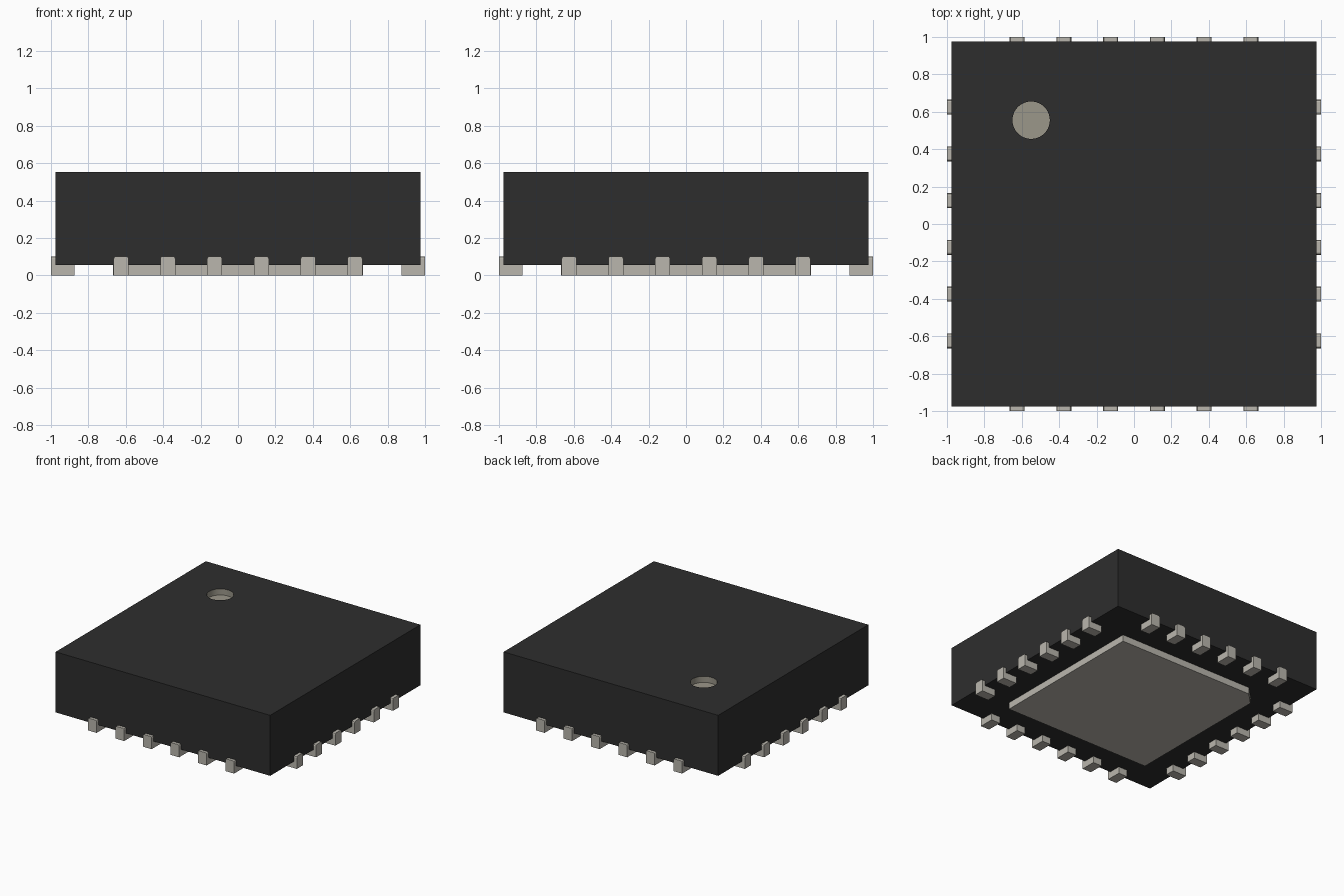
import bpy, bmesh, math
from mathutils import Matrix, Vector

if "Cube" in bpy.data.objects:
    bpy.data.objects.remove(bpy.data.objects["Cube"])


def material(name, rgb):
    m = bpy.data.materials.new(name)
    m.use_nodes = True
    m.diffuse_color = (*rgb, 1)
    bsdf = next(n for n in m.node_tree.nodes if n.type == 'BSDF_PRINCIPLED')
    bsdf.inputs["Base Color"].default_value = (*rgb, 1)
    return m


BLACK = material("black plastic", (0.027, 0.027, 0.027))
METAL = material("tinned metal", (0.49, 0.47, 0.42))
MARK = material("marker grey", (0.33, 0.31, 0.255))


def finish(name, bm, *mats):
    bmesh.ops.recalc_face_normals(bm, faces=bm.faces[:])
    me = bpy.data.meshes.new(name)
    bm.to_mesh(me)
    bm.free()
    for m in mats:
        me.materials.append(m)
    ob = bpy.data.objects.new(name, me)
    bpy.context.collection.objects.link(ob)
    return ob


def prism(bm, points, offset):
    """Extrude a closed outline of 3D points along offset."""
    face = bm.faces.new([bm.verts.new(p) for p in points])
    ext = bmesh.ops.extrude_face_region(bm, geom=[face], use_keep_orig=True)
    moved = [g for g in ext["geom"] if isinstance(g, bmesh.types.BMVert)]
    bmesh.ops.translate(bm, verts=moved, vec=offset)


HALF, BASE, TOP = 0.975, 0.055, 0.552

# Package body, with a round recess in the top marking the first pin
bm = bmesh.new()
low, high = ([bm.verts.new((sx * HALF, sy * HALF, z))
              for sx, sy in ((-1, -1), (1, -1), (1, 1), (-1, 1))]
             for z in (BASE, TOP))
bm.faces.new(low)
for i in range(4):
    j = (i + 1) % 4
    bm.faces.new((low[i], low[j], high[j], high[i]))
N = 40
rim, floor = ([bm.verts.new((-0.55 + 0.1 * math.cos(2 * math.pi * i / N),
                             0.555 + 0.1 * math.sin(2 * math.pi * i / N), z))
               for i in range(N)] for z in (TOP, TOP - 0.05))
recess = [bm.faces.new(floor)]
for i in range(N):
    j = (i + 1) % N
    recess.append(bm.faces.new((rim[i], rim[j], floor[j], floor[i])))
for f in recess:
    f.material_index = 1
border = [e for e in bm.edges if e.is_boundary]
bmesh.ops.triangle_fill(bm, edges=border, use_beauty=True, normal=(0, 0, 1))
body = finish("package_body", bm, BLACK, MARK)
bpy.context.view_layer.objects.active = body
body.select_set(True)
bpy.ops.object.shade_smooth_by_angle(angle=math.radians(30))
body.select_set(False)

# Thermal pad underneath, one corner cut off beside the first pin
P, C = 0.668, 0.1
bm = bmesh.new()
prism(bm, [(-P, -P, 0), (P, -P, 0), (P, P, 0), (-P + C, P, 0), (-P, P - C, 0)],
      Vector((0, 0, BASE)))
finish("thermal_pad", bm, METAL)


# L-shaped pins: a foot under the body and a short upright with clipped corners
W, R = 0.04, 0.012
SIDES = ("front", "left", "back", "right")
for k, side in enumerate(SIDES):
    for n in range(6):
        x = -0.625 + 0.25 * n
        bm = bmesh.new()
        prism(bm, [(x - W, -0.975, 0), (x + W, -0.975, 0),
                   (x + W, -0.975, BASE), (x - W, -0.975, BASE)],
              Vector((0, 0.1, 0)))
        prism(bm, [(x - W, -1, 0), (x + W, -1, 0), (x + W, -1, 0.102 - R),
                   (x + W - R * 0.3, -1, 0.102 - R * 0.3), (x + W - R, -1, 0.102),
                   (x - W + R, -1, 0.102), (x - W + R * 0.3, -1, 0.102 - R * 0.3),
                   (x - W, -1, 0.102 - R)],
              Vector((0, 0.025, 0)))
        bm.transform(Matrix.Rotation(k * math.pi / 2, 4, 'Z'))
        finish(f"{side}_pin_{n + 1}", bm, METAL)
